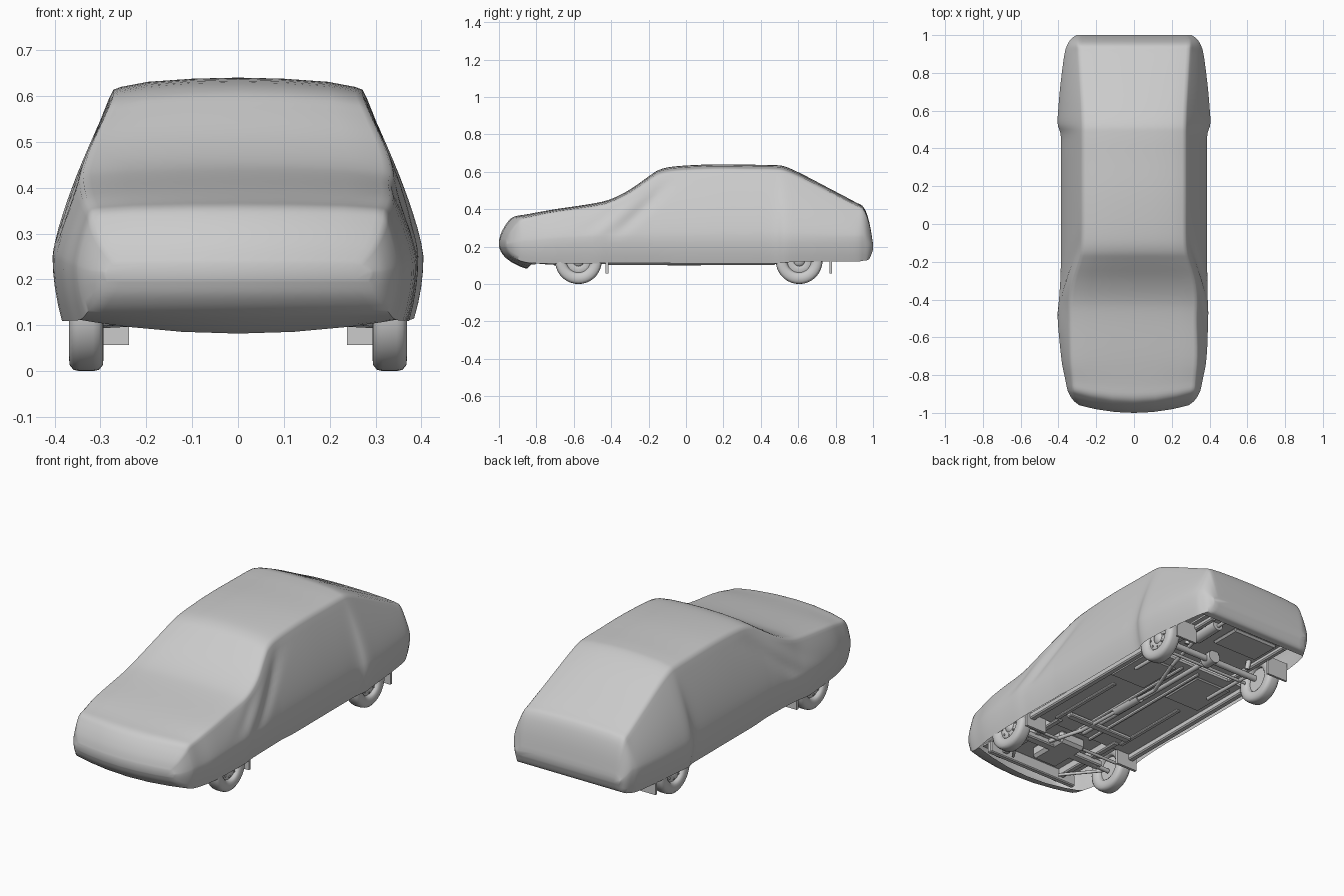
import bpy, bmesh, math
from mathutils import Vector

cube = bpy.data.objects.get("Cube")
if cube:
    bpy.data.objects.remove(cube, do_unlink=True)

grey = bpy.data.materials.new("plain grey")
grey.use_nodes = True
grey.diffuse_color = (0.6, 0.6, 0.6, 1)
grey.node_tree.nodes["Principled BSDF"].inputs["Base Color"].default_value = (0.6, 0.6, 0.6, 1)


def finish(name, bm, angle=40):
    mesh = bpy.data.meshes.new(name)
    bm.to_mesh(mesh)
    bm.free()
    mesh.materials.append(grey)
    ob = bpy.data.objects.new(name, mesh)
    bpy.context.collection.objects.link(ob)
    bpy.ops.object.select_all(action="DESELECT")
    ob.select_set(True)
    bpy.context.view_layer.objects.active = ob
    bpy.ops.object.shade_smooth_by_angle(angle=math.radians(angle))
    return ob


def box(name, lo, hi, bevel=0):
    bm = bmesh.new()
    bmesh.ops.create_cube(bm, size=1)
    for v in bm.verts:
        v.co = [(a + b) / 2 + c * (b - a) for a, b, c in zip(lo, hi, v.co)]
    if bevel:
        bmesh.ops.bevel(bm, geom=bm.edges[:], offset=bevel, segments=1, affect="EDGES")
    return finish(name, bm, 20)


def mirrored_box(name, lo, hi, bevel=0):
    box("left_" + name, lo, hi, bevel)
    box("right_" + name, (-hi[0], *lo[1:]), (-lo[0], *hi[1:]), bevel)


def rod(name, a, b, r, sides=12):
    a, b = Vector(a), Vector(b)
    bm = bmesh.new()
    bmesh.ops.create_cone(bm, cap_ends=True, segments=sides, radius1=r, radius2=r, depth=(b - a).length)
    turn = (b - a).to_track_quat("Z", "Y")
    for v in bm.verts:
        v.co = turn @ v.co + (a + b) / 2
    return finish(name, bm)


def pipe(name, points, r):
    for i, (a, b) in enumerate(zip(points, points[1:])):
        rod(f"{name}_{i + 1}", a, b, r)


# Fabric cover stations: y, hem height, top height, top half width, greatest half width
stations = [
    (-1, .2, .235, .27, .29), (-.985, .165, .28, .3, .32),
    (-.955, .133, .33, .32, .345), (-.92, .12, .36, .325, .355),
    (-.85, .112, .373, .33, .365), (-.7, .11, .4, .34, .386),
    (-.5, .11, .43, .345, .404), (-.4, .115, .455, .345, .397),
    (-.3, .115, .505, .33, .39), (-.2, .115, .575, .3, .387),
    (-.14, .115, .612, .285, .387), (-.05, .11, .63, .28, .387),
    (.15, .11, .64, .28, .387), (.35, .11, .638, .28, .387),
    (.47, .11, .636, .28, .388), (.53, .115, .628, .28, .404),
    (.62, .12, .588, .283, .4), (.75, .12, .52, .29, .388),
    (.9, .12, .441, .298, .368), (.95, .125, .41, .3, .352),
    (.98, .135, .33, .296, .332), (1, .185, .215, .28, .305)]


def spline(p, steps):
    out = []
    for i in range(len(p) - 1):
        a, b, c, d = p[max(i - 1, 0)], p[i], p[i + 1], p[min(i + 2, len(p) - 1)]
        for k in range(steps):
            t = k / steps
            out.append([(2 * f + (g - e) * t + (2 * e - 5 * f + 4 * g - h) * t * t
                         + (3 * f - e - 3 * g + h) * t ** 3) / 2 for e, f, g, h in zip(a, b, c, d)])
    return out + [list(p[-1])]


def clamp(v):
    return max(0, min(1, v))


def section(y, zb, zt, wt, wm):
    """Half ring from the bottom centre over the side to the top centre."""
    height = zt - zb
    ze = zt - 0.06 * height
    zm = min(.25, zb + .45 * height)
    drop = min(.02, height * .2)
    sag = .03 * clamp((y + .95) / .09) if y < -.6 else 0
    pts = [(f * (wm - drop), zb - sag * (1 - f * f)) for f in (0, .35, .7, .9)]
    for k in range(4):
        s = 1 - k / 4
        pts.append((wm - drop * s * s, zm + (zb - zm) * s))
    for k in range(11):
        t = k / 11
        z = zm + (ze - .02 * height - zm) * t
        # slanting folds in the cloth beside the windscreen
        fold = 0
        for shift, depth in ((0, .011), (.1, -.004), (.17, .005)):
            fold += depth * math.exp(-((y + .13 + shift - 1.0 * (z - .5)) / .04) ** 2)
        pts.append((wm + (wt - wm) * t ** 1.35 - fold * math.sin(math.pi * t), z))
    pts += [(wt, ze - .02 * height), (wt - .008, ze + .01 * height), (wt - .025, ze + .022 * height)]
    pts += [(f * wt, zt - .035 * height * f * f) for f in (.7, .35, 0)]
    # the nose is bowed in plan
    bow = .05 * clamp((-.75 - y) / .2)
    return [(x, y + bow * (x / .32) ** 2, z) for x, z in pts]


bm = bmesh.new()
rings = []
for s in spline(stations, 4):
    # the cloth hangs a little closer on the left front wing
    snug = 1 - .028 * math.exp(-((s[0] + .5) / .14) ** 2)
    half = section(*s)
    ring = [(x * snug, y, z) for x, y, z in half] + [(-x, y, z) for x, y, z in half[-2:0:-1]]
    rings.append([bm.verts.new(p) for p in ring])
n = len(rings[0])
for a, b in zip(rings, rings[1:]):
    for i in range(n):
        j = (i + 1) % n
        under = i < 4 or i >= n - 4
        if under and -.87 < a[0].co.y < .94:
            continue
        bm.faces.new((a[i], a[j], b[j], b[i]))
# end caps in upright strips that follow the bow
for ring in (rings[0], rings[-1]):
    for sign in (1, -1):
        h = [ring[sign * i] for i in range(n // 2 + 1)]
        bm.faces.new((h[0], h[1], h[-2], h[-1]))
        bm.faces.new((h[1], h[2], h[-3], h[-2]))
        bm.faces.new(h[2:-2])
bmesh.ops.recalc_face_normals(bm, faces=bm.faces)
finish("car_cover", bm, 50)

# Wheels: turned tyre and dished rim
profile = [(0, -.01), (.065, -.01), (.068, -.028), (.078, -.035), (.095, -.038), (.112, -.036),
           (.122, -.028), (.125, -.015), (.125, .015), (.122, .028), (.112, .036), (.095, .038),
           (.078, .035), (.069, .029), (.064, .016), (.045, .022), (.03, .016), (.022, .026), (0, .028)]
for side, x in (("left", 1), ("right", -1)):
    for end, y in (("front", -.575), ("rear", .605)):
        bm = bmesh.new()
        chain = [bm.verts.new((w, 0, r)) for r, w in profile]
        edges = [bm.edges.new(p) for p in zip(chain, chain[1:])]
        bmesh.ops.spin(bm, geom=chain + edges, cent=(0, 0, 0), axis=(1, 0, 0),
                       angle=math.tau, steps=36, use_duplicate=False)
        bmesh.ops.remove_doubles(bm, verts=bm.verts, dist=.0005)
        for v in bm.verts:
            v.co = (x * (.331 + v.co.x), y + v.co.y, .125 + v.co.z)
        bmesh.ops.recalc_face_normals(bm, faces=bm.faces)
        finish(f"{end}_{side}_wheel", bm, 50)
        for k in range(8):
            ang = k * math.tau / 8
            py, pz = y + .05 * math.cos(ang), .125 + .05 * math.sin(ang)
            rod(f"{end}_{side}_rim_stud_{k + 1}", (x * .34, py, pz), (x * .356, py, pz), .005, 8)

# Floor pan, sills and raised panels
box("cabin_floor", (-.34, -.42, .135), (.34, .48, .15))
box("rear_floor", (-.27, .48, .16), (.27, .95, .17))
box("engine_bay_floor", (-.27, -.88, .17), (.27, -.42, .18))
mirrored_box("sill", (.31, -.42, .103), (.345, .48, .137), .006)
mirrored_box("floor_rib", (.2, -.36, .122), (.225, .1, .136), .004)
mirrored_box("floor_panel", (.07, .16, .124), (.29, .42, .136), .006)
mirrored_box("tunnel_wall", (.045, -.42, .118), (.06, .45, .136), .004)
mirrored_box("front_rail", (.17, -.86, .125), (.205, -.36, .172), .006)
mirrored_box("rear_rail", (.22, .46, .135), (.25, .92, .162), .006)
box("front_crossmember", (-.25, -.6, .1), (.25, -.55, .135), .006)
box("radiator_support", (-.28, -.83, .105), (.28, -.8, .17), .005)
box("gearbox_crossmember", (-.2, -.3, .108), (.2, -.26, .13), .005)
box("engine_sump", (-.08, -.72, .1), (.08, -.48, .17), .015)
box("fuel_tank", (-.2, .72, .14), (.08, .9, .162), .01)

# Mud flaps
mirrored_box("front_mud_flap", (.238, -.43, .057), (.365, -.415, .16))
mirrored_box("rear_mud_flap", (.238, .768, .057), (.365, .78, .16))

# Axles, drive line, suspension and exhaust
rod("rear_axle", (-.3, .605, .125), (.3, .605, .125), .017)
rod("rear_stabiliser", (-.28, .55, .115), (.28, .55, .115), .008)
rod("differential", (0, .57, .13), (0, .64, .13), .035, 16)
rod("drive_shaft", (0, -.4, .14), (0, .58, .13), .014)
rod("steering_rod", (-.3, -.5, .115), (.3, -.5, .115), .008)
for side, x in (("left", 1), ("right", -1)):
    rod(side + "_trailing_arm", (x * .24, .3, .12), (x * .24, .605, .115), .01)
    rod(side + "_front_arm", (x * .12, -.575, .115), (x * .31, -.575, .105), .012)
    rod(side + "_radius_rod", (x * .3, -.57, .105), (x * .15, -.78, .115), .008)
    rod(side + "_rear_damper", (x * .2, .66, .12), (x * .2, .68, .18), .013)
pipe("exhaust_pipe", [(.1, -.55, .12), (.05, -.35, .115), (.03, .2, .115), (.12, .45, .12),
                      (.16, .66, .145), (.17, .94, .145)], .01)
rod("centre_silencer", (.035, -.1, .124), (.03, .08, .124), .025, 16)
rod("rear_silencer", (.165, .7, .152), (.17, .87, .152), .031, 16)
